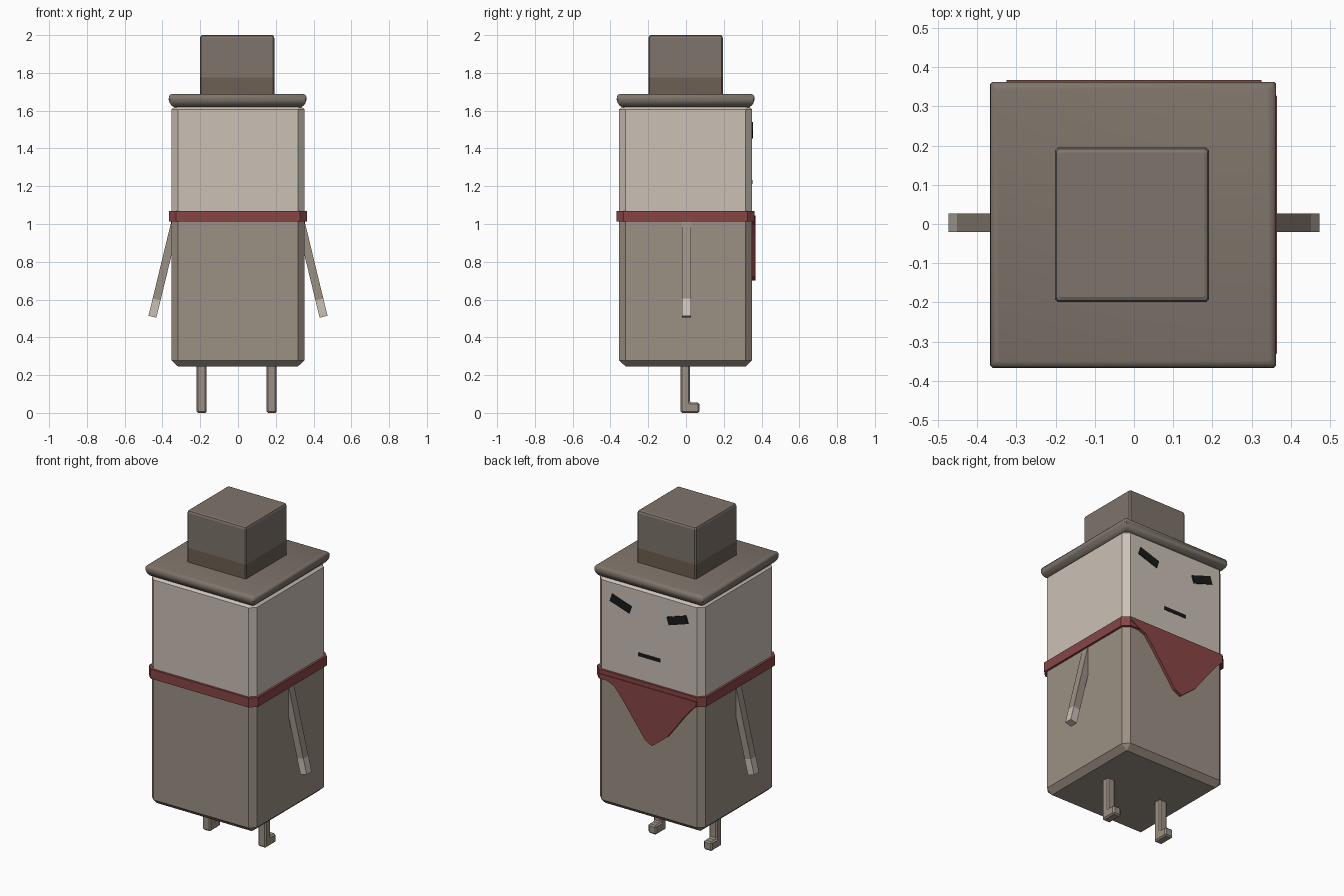
import bpy, bmesh, math
from mathutils import Matrix, Vector

if "Cube" in bpy.data.objects:
    bpy.data.objects.remove(bpy.data.objects["Cube"])

CY = -0.002  # centre of the block shapes in depth


def mat(name, rgb):
    m = bpy.data.materials.new(name)
    m.diffuse_color = (*rgb, 1)
    m.use_nodes = True
    m.node_tree.nodes["Principled BSDF"].inputs["Base Color"].default_value = m.diffuse_color
    return m


COAT = mat("coat", (0.33, 0.28, 0.23))
SKIN = mat("skin", (0.60, 0.53, 0.47))
RED = mat("red_cloth", (0.25, 0.06, 0.06))
FELT = mat("felt", (0.21, 0.175, 0.145))
BAND = mat("hat_band", (0.15, 0.115, 0.085))
BLACK = mat("black", (0.01, 0.01, 0.01))


def finish(name, bm, mats, bevel=0):
    bmesh.ops.recalc_face_normals(bm, faces=bm.faces)
    me = bpy.data.meshes.new(name)
    bm.to_mesh(me)
    bm.free()
    ob = bpy.data.objects.new(name, me)
    bpy.context.collection.objects.link(ob)
    for m in mats:
        me.materials.append(m)
    if bevel:
        b = ob.modifiers.new("bevel", 'BEVEL')
        b.width, b.segments = bevel, 1
    return ob


def loft(name, rings, mats, split=None, cx=0):
    """Stack square rings (z, half width, corner cut); faces above split use the second material."""
    bm = bmesh.new()
    loops = []
    for z, h, c in rings:
        k = h - c
        pts = [(k, -h), (h, -k), (h, k), (k, h), (-k, h), (-h, k), (-h, -k), (-k, -h)]
        loops.append([bm.verts.new((cx + x, CY + y, z)) for x, y in pts])
    for a, b in zip(loops, loops[1:]):
        for i in range(8):
            j = (i + 1) % 8
            bm.faces.new((a[i], a[j], b[j], b[i]))
    bm.faces.new(loops[0])
    bm.faces.new(loops[-1])
    bmesh.ops.remove_doubles(bm, verts=bm.verts, dist=0.002)
    if split:
        for f in bm.faces:
            f.material_index = int(f.calc_center_median().z > split)
    return finish(name, bm, mats)


def prism(name, pts, plane, lo, hi, mats, bevel=0):
    """Extrude an outline drawn in the xz or yz plane along the remaining axis."""
    bm = bmesh.new()
    place = (lambda a, b, d: (a, d, b)) if plane == "xz" else (lambda a, b, d: (d, a, b))
    face = bm.faces.new([bm.verts.new(place(a, b, lo)) for a, b in pts])
    ext = bmesh.ops.extrude_face_region(bm, geom=[face])
    step = Vector(place(0, 0, hi - lo))
    bmesh.ops.translate(bm, vec=step, verts=[v for v in ext["geom"] if isinstance(v, bmesh.types.BMVert)])
    return finish(name, bm, mats, bevel)


def box(name, centre, size, mats, angle=0):
    """Box turned about the y axis."""
    bm = bmesh.new()
    m = Matrix.Translation(centre) @ Matrix.Rotation(angle, 4, 'Y') @ Matrix.Diagonal((*size, 1))
    bmesh.ops.create_cube(bm, size=1, matrix=m)
    return finish(name, bm, mats)


# Chamfered block: coat below, head above
loft("body_and_head",
     [(0.246, 0.318, 0.0005), (0.278, 0.352, 0.034), (1.04, 0.352, 0.034),
      (1.607, 0.352, 0.034), (1.638, 0.318, 0.0005)], [COAT, SKIN], split=1.04)

# Neckerchief loop and hanging point on the face side
loft("scarf_loop", [(1.013, 0.365, 0.037), (1.07, 0.365, 0.037)], [RED])
prism("scarf_point",
      [(0.325, 1.045), (0.28, 1.02), (0.222, 0.995), (0.168, 0.93), (0.016, 0.725), (-0.03, 0.70),
       (-0.13, 0.78), (-0.24, 0.925), (-0.29, 0.985), (-0.325, 1.02), (-0.325, 1.045)],
      "xz", 0.340, 0.368, [RED])

# Hat: rounded brim, then crown with a dark band
brim = loft("hat_brim",
            [(1.618, 0.335, 0.006), (1.626, 0.349, 0.006), (1.640, 0.359, 0.006), (1.658, 0.365, 0.006),
             (1.675, 0.364, 0.006), (1.684, 0.358, 0.006), (1.688, 0.348, 0.006)], [FELT], cx=-0.002)
loft("hat_crown",
     [(1.675, 0.197, 0.007), (1.775, 0.197, 0.007), (1.985, 0.197, 0.007),
      (1.996, 0.193, 0.006), (2.0, 0.185, 0.004)], [BAND, FELT], split=1.775, cx=-0.005)

# Slanted eyes and straight mouth
for side, s in (("left", -1), ("right", 1)):
    box(f"{side}_eye", (s * 0.19, 0.345, 1.497), (0.137, 0.02, 0.048), [BLACK], -s * math.radians(18))
box("mouth", (0, 0.342, 1.222), (0.15, 0.02, 0.022), [BLACK])

# Splayed arms with pale hands
tilt = math.radians(13.6)
for side, s in (("left", -1), ("right", 1)):
    up = Vector((-s * math.sin(tilt), 0, math.cos(tilt)))
    tip = Vector((s * 0.453, 0.003, 0.509))
    box(f"{side}_hand", tip + up * 0.047, (0.043, 0.048, 0.094), [SKIN], -s * tilt)
    box(f"{side}_arm", tip + up * 0.304, (0.043, 0.048, 0.42), [COAT], -s * tilt)

# L-shaped legs with feet
outline = [(-0.029, 0), (0.071, 0), (0.071, 0.055), (0.021, 0.055), (0.021, 0.26), (-0.029, 0.26)]
for side, x in (("left", -0.193), ("right", 0.178)):
    prism(f"{side}_leg", outline, "yz", x - 0.027, x + 0.027, [COAT], bevel=0.008)

# Soft shading on the brim only
bpy.context.view_layer.objects.active = brim
brim.select_set(True)
bpy.ops.object.shade_smooth_by_angle(angle=math.radians(40))
